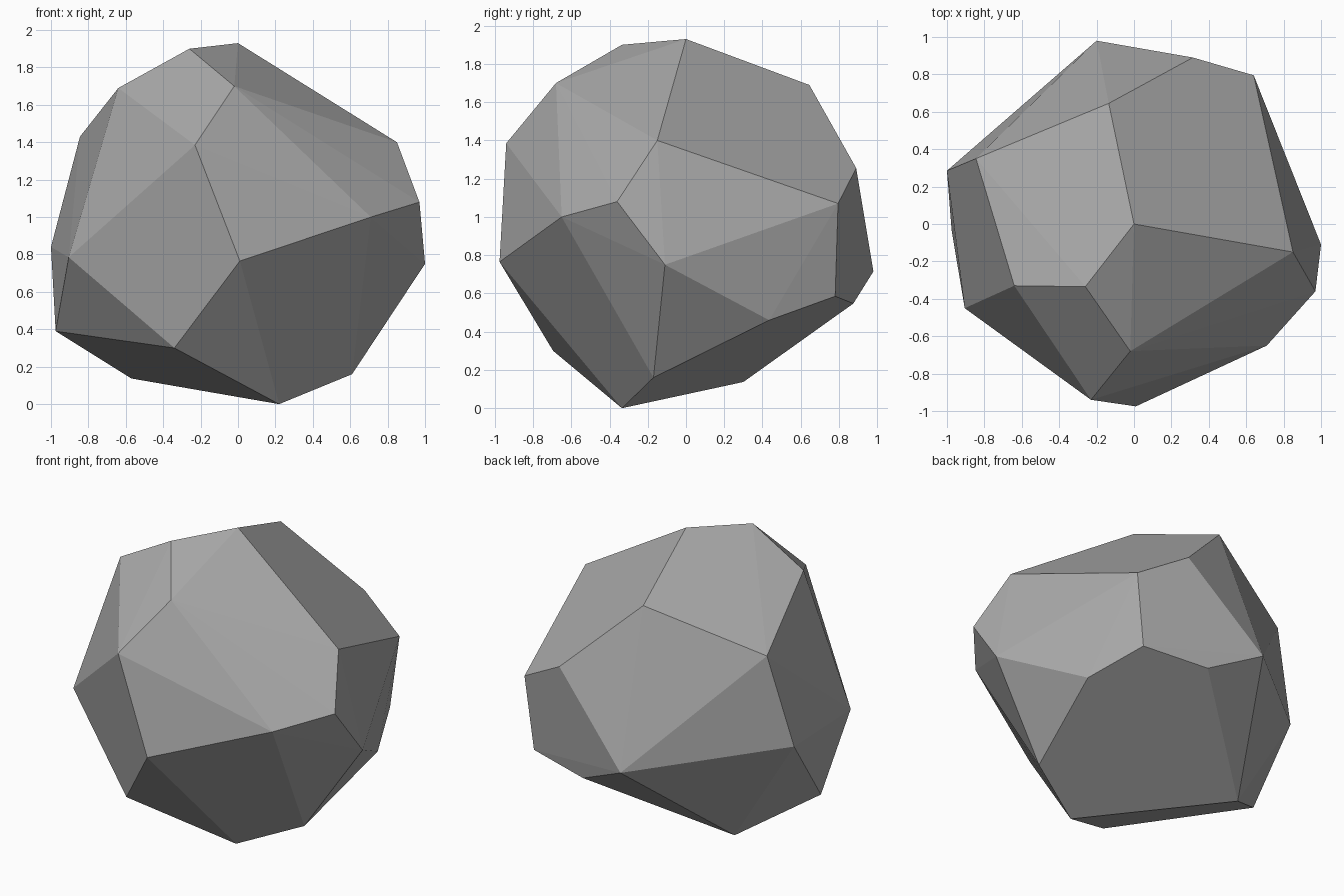
import bpy
import bmesh
import math

# Remove the default object
default_cube = bpy.data.objects.get("Cube")
if default_cube:
    bpy.data.objects.remove(default_cube, do_unlink=True)


def make_material(name, colour):
    material = bpy.data.materials.new(name)
    material.use_nodes = True
    material.diffuse_color = colour
    material.node_tree.nodes["Principled BSDF"].inputs["Base Color"].default_value = colour
    return material


# Corners of the chipped boulder, grouped by side
crown_corners = [
    (0, 0, 1.93), (-.26, -.335, 1.9), (-.64, -.33, 1.69),
    (-.02, -.68, 1.7), (-.135, .645, 1.69),
]
front_corners = [
    (-.23, -.94, 1.385), (.01, -.975, .765), (-.34, -.695, .3), (.71, -.65, 1),
]
left_corners = [
    (.85, -.15, 1.4), (.97, -.36, 1.08), (1, -.11, .75), (.73, .435, .46),
]
right_corners = [
    (-.845, .35, 1.43), (-1, .285, .84), (-.905, -.45, .785), (-.975, -.035, .39),
]
back_corners = [
    (.315, .89, 1.255), (.64, .795, 1.07), (.58, .78, .585),
    (.15, .875, .547), (-.2, .98, .715),
]
base_corners = [(.22, -.335, 0), (.61, -.17, .16), (-.57, .3, .137)]


def build_boulder(name, corner_groups, material):
    """Wrap the corners in a convex shell and merge the almost flat facets."""
    bm = bmesh.new()
    for group in corner_groups:
        for corner in group:
            bm.verts.new(corner)
    bmesh.ops.convex_hull(bm, input=bm.verts[:])
    bmesh.ops.dissolve_limit(
        bm, angle_limit=math.radians(2), verts=bm.verts[:], edges=bm.edges[:]
    )
    bmesh.ops.recalc_face_normals(bm, faces=bm.faces[:])

    mesh = bpy.data.meshes.new(name)
    bm.to_mesh(mesh)
    bm.free()
    mesh.materials.append(material)
    boulder = bpy.data.objects.new(name, mesh)
    bpy.context.scene.collection.objects.link(boulder)
    return boulder


# Faceted boulder in a single stone grey
stone_grey = make_material("stone grey", (.4, .4, .4, 1))
build_boulder(
    "boulder",
    [crown_corners, front_corners, left_corners, right_corners, back_corners, base_corners],
    stone_grey,
)
